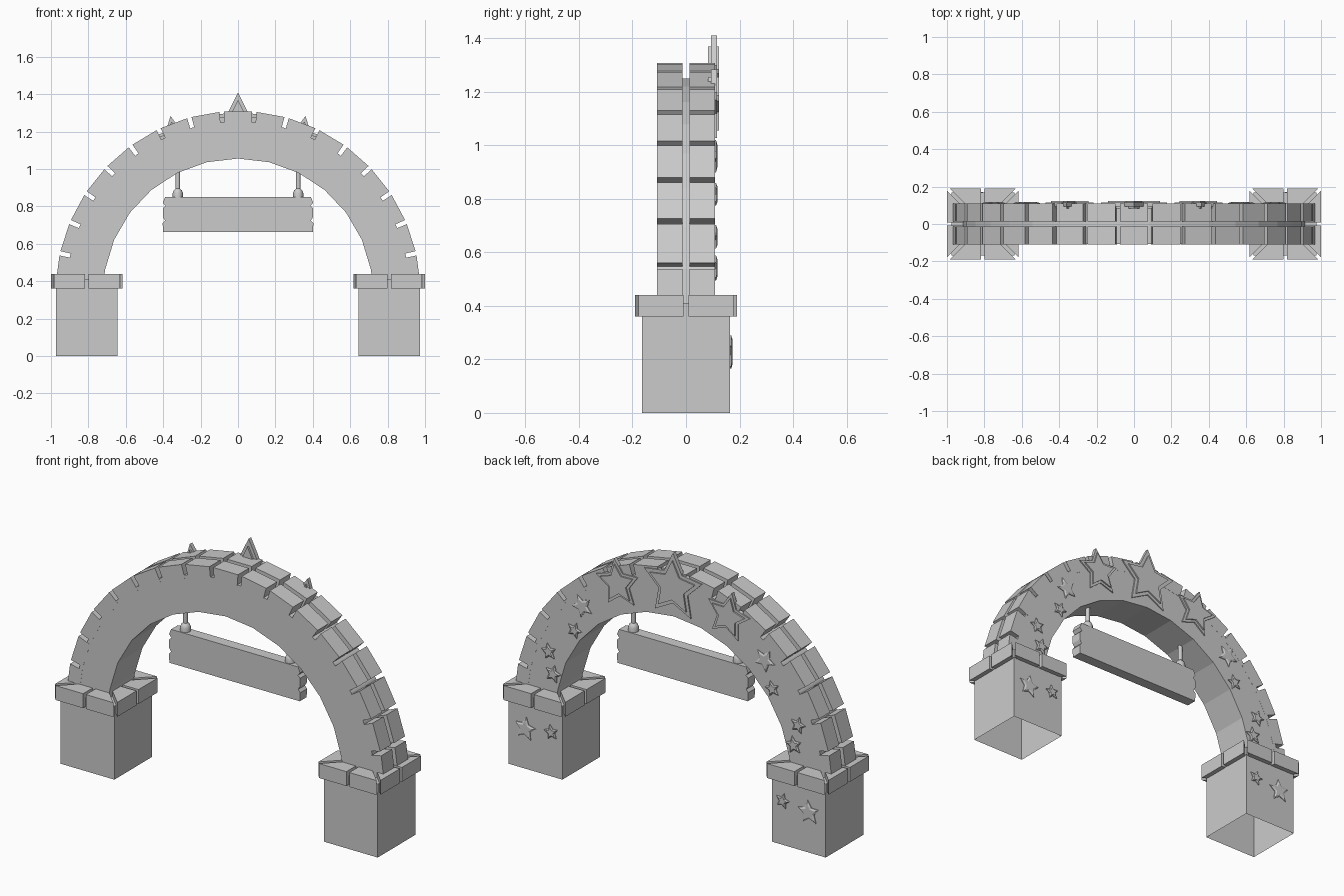
import bpy, bmesh
from math import sin, cos, pi, radians

if "Cube" in bpy.data.objects:
    bpy.data.objects.remove(bpy.data.objects["Cube"])

CZ = 0.334               # height of the arch centre
R_OUT, R_CORE, R_IN = 0.976, 0.92, 0.722


def finish(name, bm):
    bmesh.ops.recalc_face_normals(bm, faces=bm.faces)
    me = bpy.data.meshes.new(name)
    bm.to_mesh(me)
    bm.free()
    ob = bpy.data.objects.new(name, me)
    bpy.context.collection.objects.link(ob)
    return ob


def loft(bm, rings, cap_first=True):
    """Join matching rings of 3D points into a capped solid."""
    vs = [[bm.verts.new(p) for p in r] for r in rings]
    n = len(vs[0])
    for a, b in zip(vs, vs[1:]):
        for i in range(n):
            j = (i + 1) % n
            bm.faces.new((a[i], a[j], b[j], b[i]))
    if cap_first:
        bm.faces.new(vs[0])
    bm.faces.new(vs[-1])


def prism_y(bm, pts, y0, y1):
    loft(bm, [[(x, y, z) for x, z in pts] for y in (y0, y1)])


def prism_z(bm, pts, z0, z1, cap_first=True):
    loft(bm, [[(x, y, z) for x, y in pts] for z in (z0, z1)], cap_first)


def polar(r, deg):
    a = radians(deg)
    return (r * cos(a), CZ + r * sin(a))


def rect(cx, hx, hy):
    return [(cx - hx, -hy), (cx + hx, -hy), (cx + hx, hy), (cx - hx, hy)]


def star(cx, cz, r, tilt=0.0):
    pts = []
    for i in range(10):
        a = pi / 2 + tilt + i * pi / 5
        q = r if i % 2 == 0 else r * 0.5
        pts.append((cx + q * cos(a), cz + q * sin(a)))
    return pts


# Arch core: faceted outside, coarser facets inside
STEP = 10.3
outer = [90 + STEP * (k - 8.5) for k in range(18)]
inner = [3] + [90 + 13.3 * k for k in range(-6, 7)] + [177]
bm = bmesh.new()
prism_y(bm, [polar(R_CORE, a) for a in outer] +
        [polar(R_IN, a) for a in reversed(inner)], -0.108, 0.108)
finish("arch_core", bm)

# Two rows of arch bricks with open joints
bm = bmesh.new()
for k in range(17):
    a = 90 + STEP * (k - 8)
    w = STEP / 2 - 0.7
    pts = [polar(0.90, a - w), polar(R_OUT, a - w),
           polar(R_OUT, a + w), polar(0.90, a + w)]
    for s in (-1, 1):
        prism_y(bm, pts, s * 0.0125, s * 0.1085)
finish("arch_bricks", bm)

for side, label in ((-1, "left"), (1, "right")):
    cx = 0.808 * side

    # Pillar, open underneath
    bm = bmesh.new()
    prism_z(bm, rect(cx, 0.165, 0.165), 0, 0.37, cap_first=False)
    finish(label + "_pillar", bm)

    # Pillar cap: core slab and eight mitred blocks
    bm = bmesh.new()
    prism_z(bm, rect(cx, 0.168, 0.168), 0.362, 0.41)
    finish(label + "_cap_core", bm)
    bm = bmesh.new()
    h, g, m, d = 0.191, 0.009, 0.014, 0.06
    for q in range(4):
        c, s = cos(q * pi / 2), sin(q * pi / 2)
        for f in (-1, 1):
            loc = [(f * g, h), (f * (h - m), h), (f * (d - m), d), (f * g, d)]
            prism_z(bm, [(cx + x * c - y * s, x * s + y * c) for x, y in loc],
                    0.36, 0.44)
    finish(label + "_cap_blocks", bm)

    # Small relief stars on the back
    bm = bmesh.new()
    small = [(0.56, 0.963, 0.065, 0.108, -0.5), (0.607, 0.817, 0.045, 0.108, 0.3),
             (0.765, 0.657, 0.047, 0.108, -0.2), (0.738, 0.54, 0.05, 0.108, 0.2),
             (0.87, 0.223, 0.067, 0.165, 0.1), (0.71, 0.245, 0.043, 0.165, -0.2)]
    for x, z, r, y, t in small:
        rings = []
        for k, dy in ((1, -0.005), (1, 0.004), (0.7, 0.009)):
            rings.append([(px, y + dy, pz)
                          for px, pz in star(x * side, z, r * k, t * side)])
        loft(bm, rings)
    finish(label + "_small_stars", bm)

    # Hanger: rod and domed knob
    hx = 0.322 * side
    bm = bmesh.new()
    prof = [(0.027, 0.845), (0.027, 0.872), (0.022, 0.886), (0.012, 0.895),
            (0.012, 1.0)]
    loft(bm, [[(hx + r * cos(i * pi / 5), r * sin(i * pi / 5), z)
               for i in range(10)] for r, z in prof])
    ob = finish(label + "_hanger", bm)
    bpy.context.view_layer.objects.active = ob
    ob.select_set(True)
    bpy.ops.object.shade_smooth_by_angle(angle=radians(40))
    ob.select_set(False)

# Large stacked stars along the top of the back
for name, x, z, r, t in (("centre_star", 0, 1.224, 0.186, 0),
                         ("left_star", -0.338, 1.15, 0.136, 0.17),
                         ("right_star", 0.338, 1.15, 0.136, -0.17)):
    bm = bmesh.new()
    prism_y(bm, star(x, z, r, t), 0.093, 0.115)
    prism_y(bm, star(x, z, r * 0.78, t), 0.082, 0.123)
    finish(name, bm)

# Hanging sign board with chipped ends
edge = [(0.40, 0.662), (0.403, 0.71), (0.39, 0.725), (0.402, 0.745),
        (0.402, 0.79), (0.388, 0.803), (0.402, 0.82), (0.39, 0.85)]
bm = bmesh.new()
prism_y(bm, edge + [(-x, z) for x, z in reversed(edge)], -0.03, 0.03)
finish("sign_board", bm)
